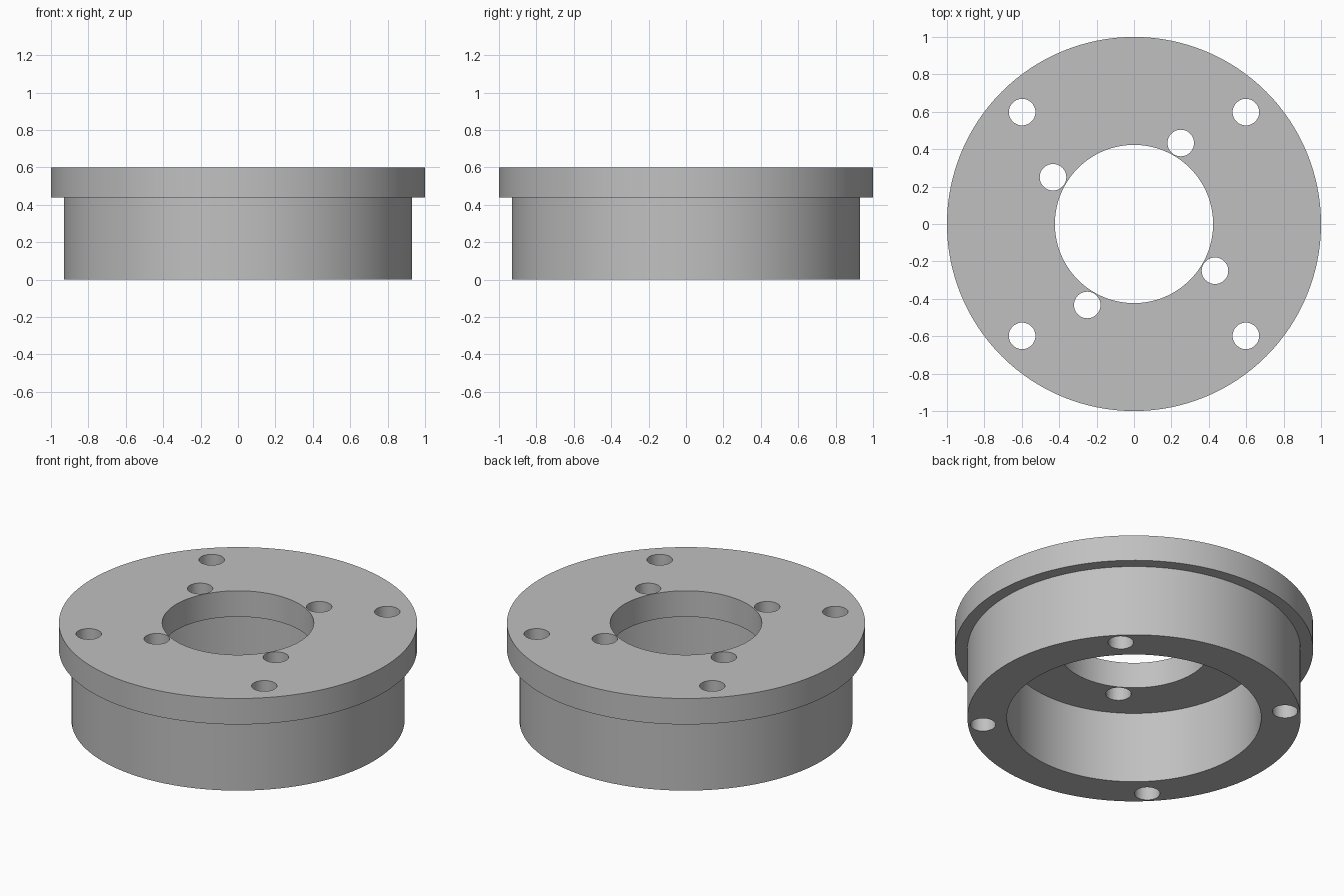
import bpy, bmesh, math

# Remove the default cube
cube = bpy.data.objects.get("Cube")
if cube:
    bpy.data.objects.remove(cube, do_unlink=True)

HEIGHT = 0.6
FLANGE_Z = 0.44
HOLE_R = 0.071

# Plain grey
grey = bpy.data.materials.new("grey metal")
grey.use_nodes = True
colour = (0.53, 0.53, 0.53, 1)
grey.diffuse_color = colour
grey.node_tree.nodes["Principled BSDF"].inputs["Base Color"].default_value = colour


def add_object(name, bm):
    bmesh.ops.recalc_face_normals(bm, faces=bm.faces)
    mesh = bpy.data.meshes.new(name)
    bm.to_mesh(mesh)
    bm.free()
    mesh.materials.append(grey)
    obj = bpy.data.objects.new(name, mesh)
    bpy.context.collection.objects.link(obj)
    return obj


def lathe(name, profile, steps=128):
    """Turn a closed (radius, z) profile around the z axis."""
    bm = bmesh.new()
    verts = [bm.verts.new((r, 0, z)) for r, z in profile]
    edges = [bm.edges.new((v, verts[i - 1])) for i, v in enumerate(verts)]
    bmesh.ops.spin(bm, geom=verts + edges, axis=(0, 0, 1), cent=(0, 0, 0),
                   angle=math.tau, steps=steps, use_merge=True)
    bmesh.ops.remove_doubles(bm, verts=bm.verts, dist=0.0001)
    return add_object(name, bm)


# Flanged ring: wide lip on top, stepped bore through the middle
ring = lathe("flanged_ring", [
    (0.423, FLANGE_Z), (0.71, FLANGE_Z), (0.71, 0), (0.93, 0),
    (0.93, FLANGE_Z), (1, FLANGE_Z), (1, HEIGHT), (0.423, HEIGHT)])

# Four outer holes through the wall, four inner holes through the plate
bm = bmesh.new()
for radius, start in ((0.846, 45), (0.5, 60)):
    for quarter in range(4):
        a = math.radians(start + 90 * quarter)
        made = bmesh.ops.create_cone(bm, cap_ends=True, segments=48,
                                     radius1=HOLE_R, radius2=HOLE_R, depth=1)
        bmesh.ops.translate(bm, verts=made["verts"],
                            vec=(radius * math.cos(a), radius * math.sin(a), HEIGHT / 2))
cutter = add_object("hole_cutter", bm)
cutter.hide_render = True

cut = ring.modifiers.new("bolt holes", "BOOLEAN")
cut.operation = "DIFFERENCE"
cut.solver = "EXACT"
cut.object = cutter

bpy.ops.object.select_all(action="DESELECT")
ring.select_set(True)
bpy.context.view_layer.objects.active = ring
bpy.ops.object.modifier_apply(modifier=cut.name)
bpy.data.objects.remove(cutter, do_unlink=True)

# Smooth walls, sharp rims
bpy.ops.object.shade_smooth_by_angle(angle=math.radians(30))
